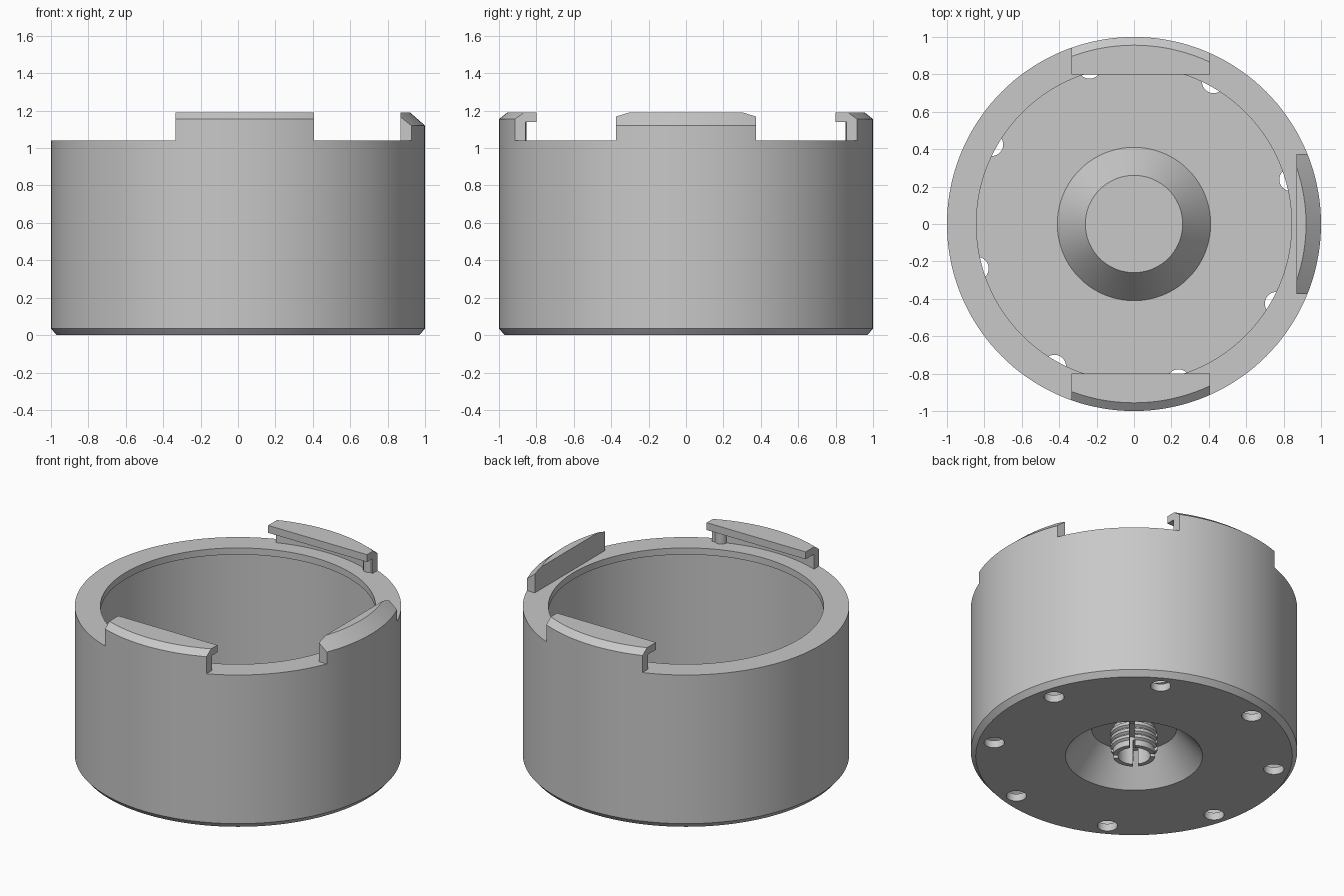
import bpy, bmesh, math
from mathutils import Matrix, Vector

old = bpy.data.objects.get("Cube")
if old:
    bpy.data.objects.remove(old, do_unlink=True)

grey = bpy.data.materials.new("plain grey")
grey.use_nodes = True
grey.diffuse_color = (0.58, 0.58, 0.58, 1)
grey.node_tree.nodes["Principled BSDF"].inputs["Base Color"].default_value = (0.58, 0.58, 0.58, 1)


def finish(name, bm):
    bmesh.ops.remove_doubles(bm, verts=bm.verts, dist=1e-5)
    bmesh.ops.recalc_face_normals(bm, faces=bm.faces)
    mesh = bpy.data.meshes.new(name)
    bm.to_mesh(mesh)
    bm.free()
    mesh.materials.append(grey)
    obj = bpy.data.objects.new(name, mesh)
    bpy.context.collection.objects.link(obj)
    return obj


def lathe(name, profile, steps=144, closed=True):
    """Spin a list of (radius, height) points around z."""
    bm = bmesh.new()
    verts = [bm.verts.new((r, 0, z)) for r, z in profile]
    pairs = list(zip(verts, verts[1:]))
    if closed:
        pairs.append((verts[-1], verts[0]))
    edges = [bm.edges.new(p) for p in pairs]
    bmesh.ops.spin(bm, geom=verts + edges, cent=(0, 0, 0), axis=(0, 0, 1),
                   angle=math.tau, steps=steps, use_merge=True)
    return finish(name, bm)


def box(name, lo, hi, turn=0):
    lo, hi = Vector(lo), Vector(hi)
    bm = bmesh.new()
    bmesh.ops.create_cube(bm, size=1, matrix=Matrix.Rotation(turn, 4, "Z")
                          @ Matrix.Translation((lo + hi) / 2)
                          @ Matrix.Diagonal((*(hi - lo), 1)))
    return finish(name, bm)


def post(name, x, y, radius, z0, z1, sides=32):
    bm = bmesh.new()
    bmesh.ops.create_cone(bm, cap_ends=True, segments=sides, radius1=radius, radius2=radius,
                          depth=z1 - z0, matrix=Matrix.Translation((x, y, (z0 + z1) / 2)))
    return finish(name, bm)


def cut(target, tool, operation="DIFFERENCE"):
    mod = target.modifiers.new("cut", "BOOLEAN")
    mod.operation, mod.object, mod.solver = operation, tool, "EXACT"
    bpy.context.view_layer.objects.active = target
    bpy.ops.object.modifier_apply(modifier=mod.name)
    bpy.data.objects.remove(tool, do_unlink=True)


RIM = 1.04
FLOOR = 0.05
parts = []

# Hollow cup: raised cone in the floor, thin wall, inward lip
cup = lathe("cup_body", [
    (0, 0.19), (0.26, 0.19), (0.42, 0), (0.97, 0), (1, 0.035), (1, RIM),
    (0.843, RIM), (0.843, 0.995), (0.985, 0.97), (0.985, FLOOR),
    (0.41, FLOOR), (0.26, 0.19 + FLOOR), (0, 0.19 + FLOOR)], closed=False)
parts.append(cup)

# Ring of drain holes
for i in range(8):
    a = math.radians(15.8 + 45 * i)
    cut(cup, post("hole_cutter", 0.872 * math.cos(a), 0.872 * math.sin(a), 0.062, -0.1, 0.2))

# Hooked clips at front and back, each with a stop at its left end
HOOK = [(0.948, RIM), (1, RIM), (1, 1.155), (0.956, 1.19),
        (0.7, 1.19), (0.7, 1.14), (0.948, 1.14)]
for side, name in ((-1, "front"), (1, "back")):
    clip = lathe(name + "_clip", HOOK)
    ys = sorted((side * 0.8, side * 1.1))
    cut(clip, box("clip_bounds", (-0.335, ys[0], 1), (0.405, ys[1], 1.3)), "INTERSECT")
    stop = post(name + "_clip_stop", 0.36, side * 0.89, 0.038, RIM, 1.14)
    parts += [clip, stop]

# Solid left guide with a sloping outer edge
guide = lathe("left_guide", [(0.7, RIM), (1, RIM), (1, 1.12), (0.92, 1.19), (0.7, 1.19)])
cut(guide, box("guide_bounds", (0.868, -0.375, 1), (1.1, 0.375, 1.3)), "INTERSECT")
parts.append(guide)

# Ribbed split plug under the floor
ribs = [(0.1, 0.19), (0.13, 0.19)]
for z in (0.15, 0.105, 0.06):
    ribs += [(0.13, z + 0.02), (0.145, z + 0.01), (0.145, z - 0.01), (0.13, z - 0.02)]
plug = lathe("split_plug", ribs + [(0.13, 0.0), (0.1, 0.0)], steps=48)
for k in (1, 3):
    cut(plug, box("slot_cutter", (-0.3, -0.016, -0.1), (0.3, 0.016, 0.17), k * math.pi / 4))
parts.append(plug)

# Smooth curves, crisp edges
bpy.ops.object.select_all(action="DESELECT")
for p in parts:
    p.select_set(True)
bpy.context.view_layer.objects.active = cup
bpy.ops.object.shade_smooth_by_angle(angle=math.radians(25))
bpy.ops.object.select_all(action="DESELECT")
